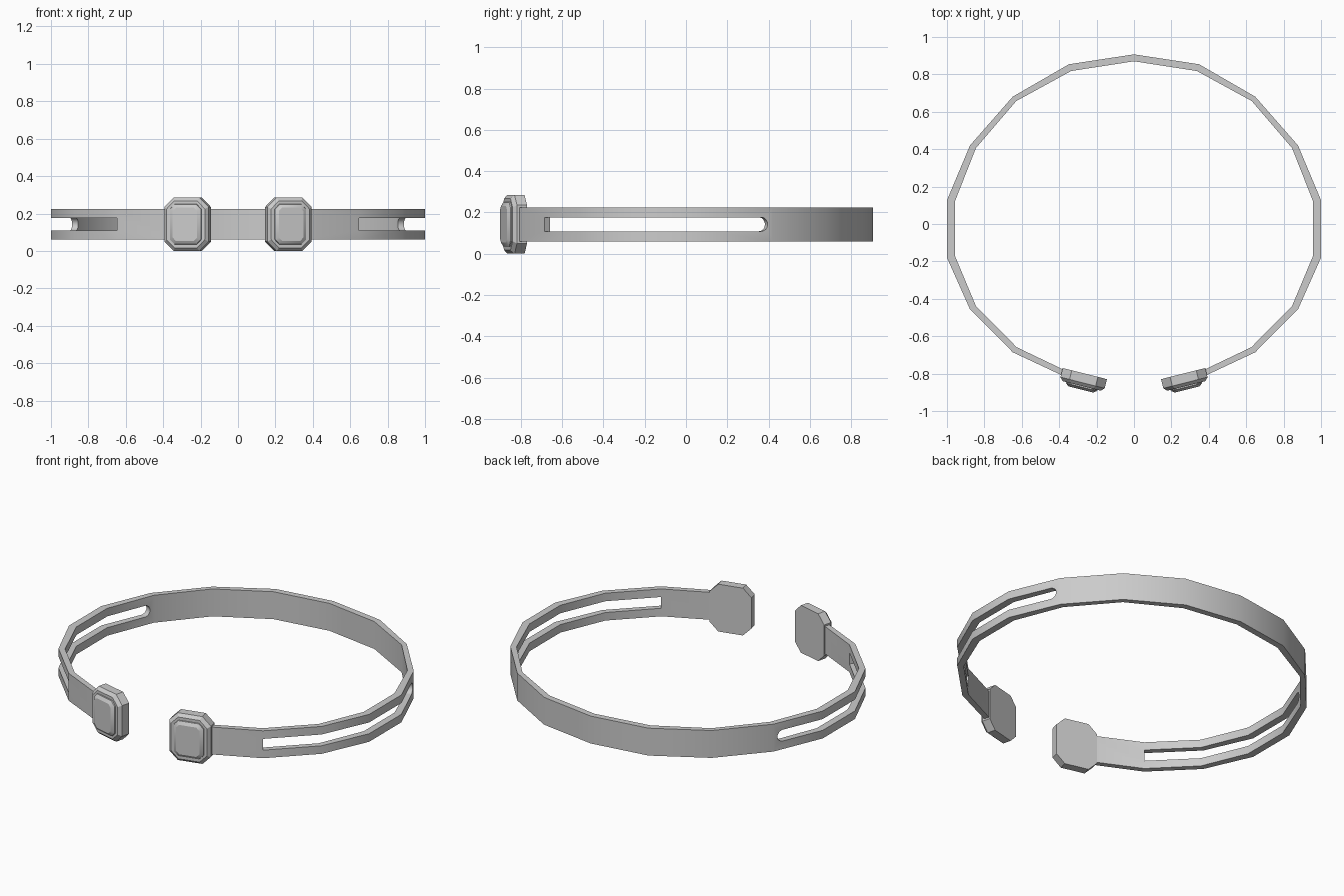
import bpy, bmesh, math
from mathutils import Vector

if "Cube" in bpy.data.objects:
    bpy.data.objects.remove(bpy.data.objects["Cube"])

# Right half of the band in plan: outer and inner corners, back to front
OUTER = [(0, .907), (.348, .854), (.648, .681), (.877, .42), (1, .127),
         (1, -.18), (.877, -.456), (.648, -.686), (.33, -.835)]
INNER = [(0, .87), (.336, .818), (.63, .657), (.845, .406), (.957, .122),
         (.957, -.171), (.845, -.439), (.627, -.659), (.315, -.808)]
BOT, TOP, MID, R = .06, .225, .1425, .034   # band edges, slot centre, slot half height


def finish(bm, name):
    bmesh.ops.recalc_face_normals(bm, faces=bm.faces[:])
    me = bpy.data.meshes.new(name)
    bm.to_mesh(me)
    bm.free()
    ob = bpy.data.objects.new(name, me)
    bpy.context.collection.objects.link(ob)
    bpy.ops.object.select_all(action='DESELECT')
    ob.select_set(True)
    bpy.context.view_layer.objects.active = ob
    bpy.ops.object.shade_smooth_by_angle(angle=math.radians(30))
    m = ob.modifiers.new("mirror", 'MIRROR')
    m.use_axis[0] = True
    m.use_clip = True
    return ob


def on_path(path, u):
    i = min(int(u), len(path) - 2)
    return Vector(path[i]).lerp(Vector(path[i + 1]), u - i)


def band():
    # wall layout as (position along path, height) polygons
    lo, hi = MID - R, MID + R
    polys = [[(0, BOT), (1, BOT), (1, TOP), (0, TOP)],
             [(1, BOT), (2, BOT), (2, TOP), (1, TOP)],
             [(2, BOT), (3, BOT), (3, MID), (3, TOP), (2, TOP)],
             [(7, BOT), (8, BOT), (8, TOP), (7, TOP), (7, hi), (7, lo)]]
    # rounded slot end, then straight rails
    for s in (1, -1):
        edge, slot = (TOP, hi) if s > 0 else (BOT, lo)
        arc = [(3.19 - .107 * math.sin(a), MID + s * R * math.cos(a))
               for a in [k * math.pi / 12 for k in range(7)]]
        polys.append([(3, MID), (3, edge), (4, edge), (4, slot)] + arc)
        for u in (4, 5, 6):
            polys.append([(u, slot), (u + 1, slot), (u + 1, edge), (u, edge)])
    bm = bmesh.new()
    cache = {}

    def vert(side, u, z):
        key = (side, round(u, 4), round(z, 4))
        if key not in cache:
            p = on_path((OUTER, INNER)[side], u)
            cache[key] = bm.verts.new((p.x, p.y, z))
        return cache[key]

    count = {}
    for poly in polys:
        for side in (0, 1):
            vs = [vert(side, *p) for p in poly]
            bm.faces.new(vs if side == 0 else vs[::-1])
        for a, b in zip(poly, poly[1:] + poly[:1]):
            key = frozenset((round(u, 4), round(z, 4)) for u, z in (a, b))
            count.setdefault(key, []).append((a, b))
    # thickness walls on every open edge except the mirror seam
    for edges in count.values():
        a, b = edges[0]
        if len(edges) == 1 and not (a[0] == 0 and b[0] == 0):
            bm.faces.new([vert(0, *a), vert(1, *a), vert(1, *b), vert(0, *b)])
    return finish(bm, "band")


def octagon_stack(name, layers):
    # cut-corner rectangles stacked outward from the band end: (depth, inset, corner cut)
    centre = Vector((.263, -.80, MID))
    t, n = Vector((.97, .243, 0)), Vector((.243, -.97, 0))
    bm = bmesh.new()
    rings = []
    for d, inset, c in layers:
        w, h = .122 - inset, .1425 - inset
        pts = [(w, h - c), (w - c, h), (c - w, h), (-w, h - c),
               (-w, c - h), (c - w, -h), (w - c, -h), (w, c - h)]
        rings.append([bm.verts.new(centre + t * x + n * d + Vector((0, 0, z)))
                      for x, z in pts])
    for a, b in zip(rings, rings[1:]):
        for i in range(8):
            j = (i + 1) % 8
            bm.faces.new([a[i], a[j], b[j], b[i]])
    bm.faces.new(rings[0][::-1])
    bm.faces.new(rings[-1])
    return finish(bm, name)


band()
# End settings with a chamfered rim, and the bevelled stones in them
octagon_stack("end_setting", [(0, 0, .05), (.05, 0, .05), (.068, .017, .043)])
octagon_stack("stone", [(.06, .033, .028), (.074, .036, .026), (.087, .054, .018)])
